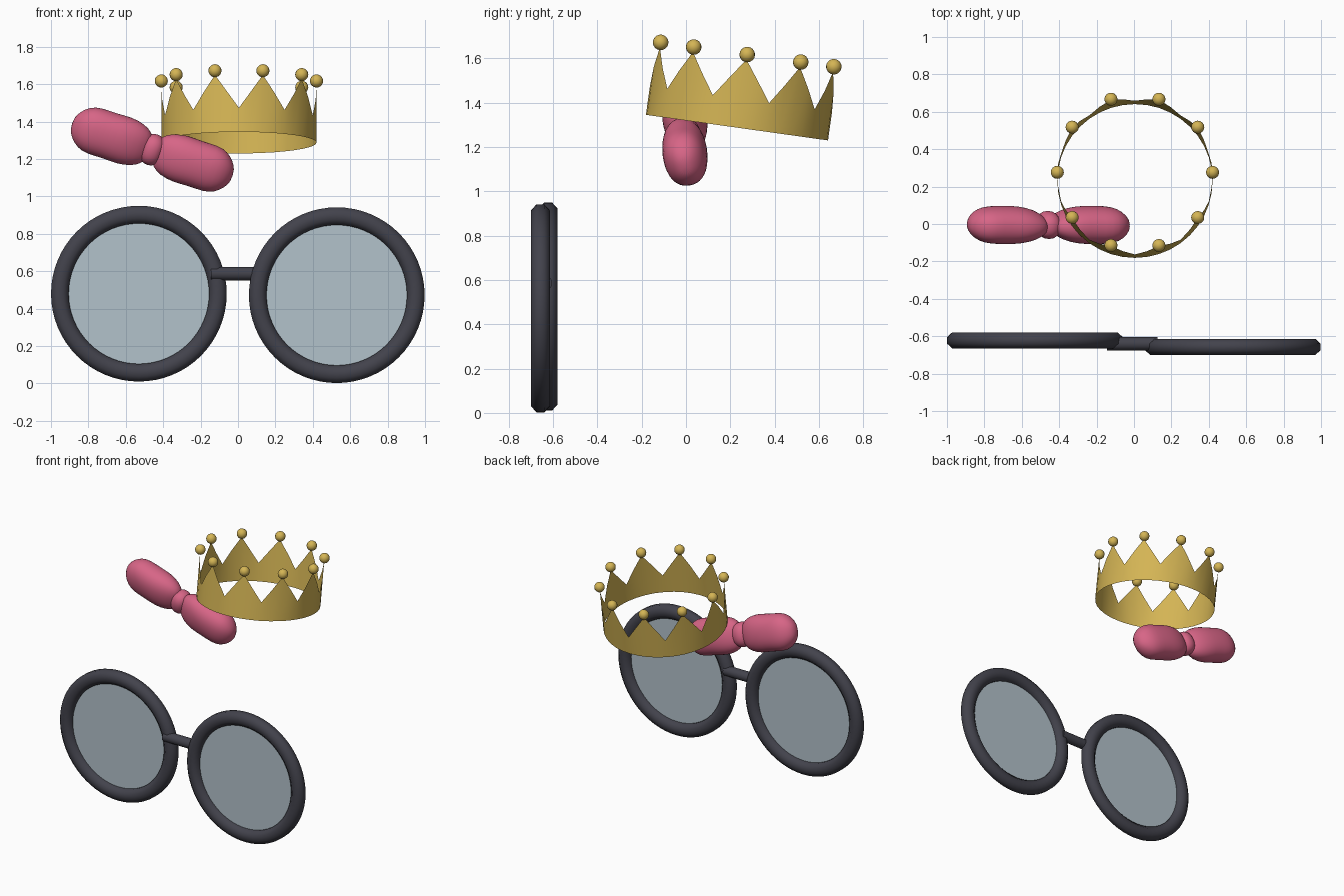
import bpy, bmesh
from math import sin, cos, pi, radians, copysign
from mathutils import Matrix, Vector

cube = bpy.data.objects.get("Cube")
if cube:
    bpy.data.objects.remove(cube, do_unlink=True)


def material(name, rgb):
    m = bpy.data.materials.new(name)
    m.use_nodes = True
    m.diffuse_color = (*rgb, 1)
    m.node_tree.nodes["Principled BSDF"].inputs["Base Color"].default_value = (*rgb, 1)
    return m


GOLD = material("gold", (0.66, 0.46, 0.09))
PINK = material("pink", (0.68, 0.13, 0.24))
DARK = material("dark frame", (0.055, 0.055, 0.072))
GLASS = material("pale blue glass", (0.45, 0.54, 0.60))


def finish(name, bm, mat, matrix=None, smooth=True):
    bmesh.ops.recalc_face_normals(bm, faces=bm.faces)
    if matrix:
        bm.transform(matrix)
    for f in bm.faces:
        f.smooth = smooth
    me = bpy.data.meshes.new(name)
    bm.to_mesh(me)
    bm.free()
    me.materials.append(mat)
    ob = bpy.data.objects.new(name, me)
    bpy.context.collection.objects.link(ob)
    return ob


def loft(rings, loop=False, cap=False):
    """Skin a list of closed point rings."""
    bm = bmesh.new()
    rows = [[bm.verts.new(p) for p in r] for r in rings]
    n = len(rows[0])
    pairs = list(zip(rows, rows[1:])) + ([(rows[-1], rows[0])] if loop else [])
    for a, b in pairs:
        for i in range(n):
            j = (i + 1) % n
            bm.faces.new((a[i], a[j], b[j], b[i]))
    if cap:
        bm.faces.new(rows[0])
        bm.faces.new(rows[-1])
    return bm


# Round spectacles: eight-sided rims with flat lenses
def eyeglass(side, x, y, z):
    place = Matrix.Translation((x, y, z))
    rings = []
    for i in range(64):
        a = 2 * pi * i / 64
        ring = []
        for k in range(8):
            t = (k + 0.5) * pi / 4
            r = 0.4225 + 0.051 * cos(t)
            ring.append((r * cos(a), 0.046 * sin(t), r * sin(a)))
        rings.append(ring)
    finish(side + "_rim", loft(rings, loop=True), DARK, place)
    bm = bmesh.new()
    bmesh.ops.create_cone(bm, cap_ends=True, segments=64, radius1=0.39,
                          radius2=0.39, depth=0.006)
    finish(side + "_lens", bm, GLASS, place @ Matrix.Rotation(pi / 2, 4, "X"), False)


eyeglass("right", -0.53, -0.622, 0.48)
eyeglass("left", 0.528, -0.657, 0.472)

bm = bmesh.new()
bmesh.ops.create_cone(bm, cap_ends=True, segments=16, radius1=0.036,
                      radius2=0.036, depth=0.27)
bridge = finish("bridge", bm, DARK,
                Matrix.Translation((-0.01, -0.64, 0.587)) @ Matrix.Rotation(pi / 2, 4, "Y"))

# Crown: thin band with ten points, tilted backwards
tilt = Matrix.Translation((0.005, 0.23, 1.2875)) @ Matrix.Rotation(radians(-8), 4, "X")
SPIKES, STEPS, RADIUS = 10, 4, 0.415
heights = (0.31, 0.22, 0.13, 0.22)
low, high = [], []
for i in range(SPIKES * STEPS):
    a = 2 * pi * i / (SPIKES * STEPS)
    p = Vector((RADIUS * cos(a), RADIUS * sin(a), 0))
    low.append(p)
    high.append(p + Vector((0, 0, heights[i % STEPS])))
finish("crown_band", loft([low, high]), GOLD, tilt)

bm = bmesh.new()
for i in range(SPIKES):
    a = 2 * pi * i / SPIKES
    bmesh.ops.create_uvsphere(bm, u_segments=16, v_segments=10, radius=0.035,
                              matrix=Matrix.Translation((RADIUS * cos(a), RADIUS * sin(a), 0.333)))
finish("crown_beads", bm, GOLD, tilt)

# Bow: two puffy loops around a knot
bow = (Matrix.Translation((-0.458, -0.005, 1.25)) @ Matrix.Rotation(radians(18), 4, "Y")
       @ Matrix.Rotation(radians(12), 4, "X"))


def puff(name, stations, sign=1):
    """Stations are (distance along bow, half depth, half height)."""
    def power(v):
        return copysign(abs(v) ** 0.9, v)
    rings = []
    for u, d, h in stations:
        ring = []
        for k in range(20):
            t = 2 * pi * k / 20
            ring.append((sign * u, d * power(cos(t)), h * power(sin(t))))
        rings.append(ring)
    ob = finish(name, loft(rings, cap=True), PINK, bow)
    sub = ob.modifiers.new("soften", "SUBSURF")
    sub.levels = sub.render_levels = 1


LOOP = [(0.015, 0.02, 0.04), (0.025, 0.045, 0.085), (0.08, 0.08, 0.12),
        (0.16, 0.099, 0.134), (0.24, 0.102, 0.126), (0.33, 0.100, 0.132),
        (0.385, 0.088, 0.116), (0.43, 0.058, 0.075), (0.452, 0.02, 0.03)]
KNOT = [(-0.062, 0.02, 0.03), (-0.052, 0.05, 0.062), (-0.025, 0.076, 0.088),
        (0.025, 0.076, 0.088), (0.052, 0.05, 0.062), (0.062, 0.02, 0.03)]
puff("bow_left_loop", LOOP)
puff("bow_right_loop", LOOP, -1)
puff("bow_knot", KNOT)

# Keep crisp edges where surfaces turn sharply
bpy.ops.object.select_all(action="DESELECT")
bridge.select_set(True)
bpy.context.view_layer.objects.active = bridge
bpy.ops.object.shade_smooth_by_angle(angle=radians(40))
